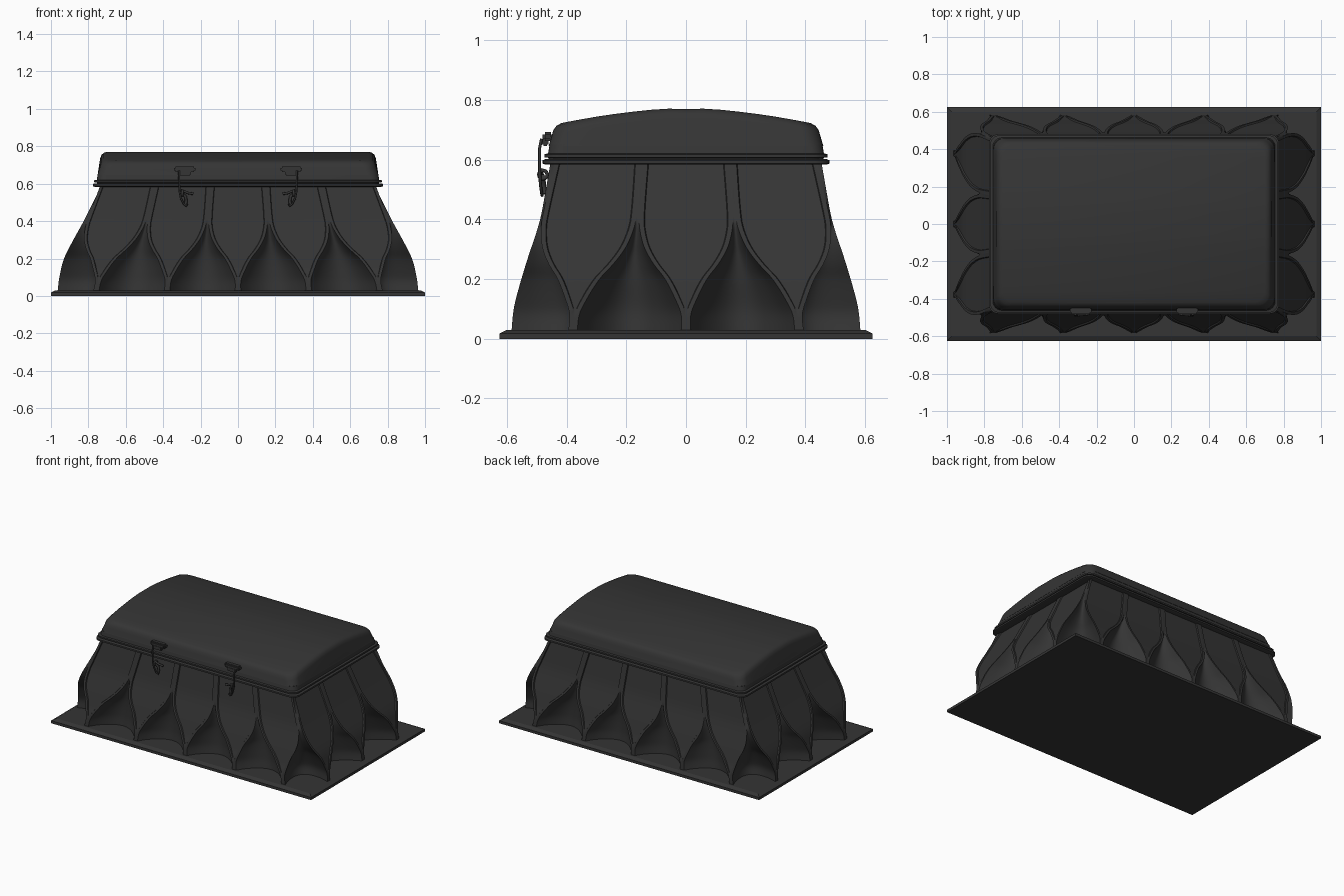
import bpy, bmesh, math
from mathutils import Vector

if "Cube" in bpy.data.objects:
    bpy.data.objects.remove(bpy.data.objects["Cube"])

black = bpy.data.materials.new("black_paint")
black.diffuse_color = (0.035, 0.035, 0.035, 1)
black.use_nodes = True
black.node_tree.nodes["Principled BSDF"].inputs["Base Color"].default_value = black.diffuse_color


def finish(name, bm, angle=35):
    bmesh.ops.recalc_face_normals(bm, faces=bm.faces)
    me = bpy.data.meshes.new(name)
    bm.to_mesh(me)
    bm.free()
    ob = bpy.data.objects.new(name, me)
    bpy.context.collection.objects.link(ob)
    me.materials.append(black)
    bpy.ops.object.select_all(action='DESELECT')
    ob.select_set(True)
    bpy.context.view_layer.objects.active = ob
    bpy.ops.object.shade_smooth_by_angle(angle=math.radians(angle))
    return ob


def loft(bm, rings):
    vs = [[bm.verts.new(p) for p in r] for r in rings]
    n = len(vs[0])
    for a, b in zip(vs, vs[1:]):
        for i in range(n):
            j = (i + 1) % n
            bm.faces.new((a[i], a[j], b[j], b[i]))
    return vs


def interp(pts, z):
    """Catmull-Rom style interpolation through (z, value) pairs."""
    if z <= pts[0][0]:
        return pts[0][1]
    for i in range(len(pts) - 1):
        (z0, a), (z1, b) = pts[i], pts[i + 1]
        if z <= z1:
            def slope(k):
                lo, hi = pts[max(k - 1, 0)], pts[min(k + 1, len(pts) - 1)]
                return (hi[1] - lo[1]) / (hi[0] - lo[0])
            h = z1 - z0
            t = (z - z0) / h
            return ((2*t**3 - 3*t*t + 1) * a + (t**3 - 2*t*t + t) * h * slope(i)
                    + (3*t*t - 2*t**3) * b + (t**3 - t*t) * h * slope(i + 1))
    return pts[-1][1]


def rounded_ring(hx, hy, r, z, side=12, arc=6):
    """Rounded rectangle, symmetric in x; z may be a function of y."""
    half = [(0, -hy)]
    for k in range(arc + 1):
        a = -math.pi / 2 + math.pi / 2 * k / arc
        half.append((hx - r + r * math.cos(a), -hy + r + r * math.sin(a)))
    half += [(hx, -(hy - r) + 2 * (hy - r) * k / side) for k in range(1, side)]
    for k in range(arc + 1):
        a = math.pi / 2 * k / arc
        half.append((hx - r + r * math.cos(a), hy - r + r * math.sin(a)))
    half.append((0, hy))
    pts = half + [(-x, y) for x, y in half[-2:0:-1]]
    return [(x, y, z(y) if callable(z) else z) for x, y in pts]


def cap(bm, ring):
    """Fill a symmetric ring with strips running across x."""
    n = len(ring)
    for i in range(n // 2):
        f = []
        for v in (ring[i], ring[i + 1], ring[(n - i - 1) % n], ring[(n - i) % n]):
            if v not in f:
                f.append(v)
        bm.faces.new(f)


def rect_loft(name, levels, angle=35):
    bm = bmesh.new()
    vs = loft(bm, [rounded_ring(*lv) for lv in levels])
    cap(bm, vs[0])
    cap(bm, vs[-1])
    return finish(name, bm, angle)


# base plate with bevelled top edge
bm = bmesh.new()
vs = loft(bm, [[(sx * x, sy * y, z) for sx, sy in ((-1, -1), (1, -1), (1, 1), (-1, 1))]
               for x, y, z in ((1, .625, 0), (1, .625, .018), (.975, .6, .03))])
bm.faces.new(vs[0])
bm.faces.new(vs[-1])
finish("base_plate", bm, 10)

# pleated body: panels narrow downward into fins, with hollows between them
OUT_Y = [(.02, .585), (.1, .577), (.17, .56), (.27, .53), (.36, .5), (.42, .484), (.6, .452)]
OUT_X = [(.02, .965), (.1, .955), (.2, .93), (.3, .88), (.4, .825), (.5, .775), (.6, .725)]
SPACE = [(.02, .38), (.2, .36), (.4, .325), (.6, .295)]
HALF = [(.02, .015), (.08, .016), (.12, .03), (.2, .07), (.25, .108), (.3, .137),
        (.35, .152), (.4, .157), (.6, .143)]
DEPTH = [(.02, .135), (.1, .13), (.2, .098), (.28, .06), (.34, .026), (.39, .002), (.42, 0), (.6, 0)]
GAP = 12


def body_ring(z):
    ox, oy, s, d = (interp(p, z) for p in (OUT_X, OUT_Y, SPACE, DEPTH))
    w = min(interp(HALF, z), s / 2 - .004)
    fins = []
    for n, t, o, count in (((0, -1), (1, 0), oy, 5), ((1, 0), (0, 1), ox, 3),
                           ((0, 1), (-1, 0), oy, 5), ((-1, 0), (0, -1), ox, 3)):
        for k in range(count):
            fins.append((Vector(n), Vector(t), o, (k - (count - 1) / 2) * s))
    pts = []
    for i, (n, t, o, c) in enumerate(fins):
        n2, t2, o2, c2 = fins[(i + 1) % len(fins)]
        b = min(.016, w * .7)
        sink = .008 * min(1, max(0, (w - .016) / .03))
        for off, dep in ((-w, 0), (-w + b, 0), (-w + b + .003 * min(1, w / .05), sink), (0, sink),
                         (w - b - .003 * min(1, w / .05), sink), (w - b, 0)):
            pts.append(n * (o - dep) + t * (c + off))
        A, B = n * o + t * (c + w), n2 * o2 + t2 * (c2 - w)
        inward = -(n + n2).normalized()
        deep = d * (1.35 if abs(n.x) > .5 and abs(n2.x) > .5 else 1)
        for k in range(GAP):
            u = k / GAP
            pts.append(A.lerp(B, u) + inward * deep * math.sin(math.pi * u) ** .8)
    return [(p.x, p.y, z) for p in pts]


bm = bmesh.new()
vs = loft(bm, [body_ring(.02 + .575 * k / 40) for k in range(41)])
bm.faces.new(vs[-1])
finish("pleated_body", bm, 40)

# double rim between body and lid
rect_loft("lower_rim", [(.765, .47, .05, .583), (.776, .48, .05, .587), (.776, .48, .05, .598),
                        (.765, .47, .05, .602)])
rect_loft("upper_rim", [(.755, .46, .05, .60), (.755, .46, .05, .606), (.769, .474, .05, .608),
                        (.769, .474, .05, .618), (.755, .462, .05, .621), (.75, .457, .05, .65)])

# arched lid
ARCH = [(0, .77), (.08, .77), (.2, .758), (.3, .744), (.42, .722), (.48, .708)]


def arch(drop):
    return lambda y: interp(ARCH, abs(y)) - drop


rect_loft("lid", [(.752, .46, .06, .646), (.75, .458, .06, .652), (.737, .45, .06, arch(.035)),
                  (.73, .444, .06, arch(.017)), (.718, .434, .06, arch(.006)),
                  (.70, .418, .06, arch(0))], 50)


# latches
def box(name, c, size, bevel=.005):
    bm = bmesh.new()
    bmesh.ops.create_cube(bm, size=1)
    for v in bm.verts:
        v.co = Vector([v.co[i] * size[i] + c[i] for i in range(3)])
    bmesh.ops.bevel(bm, geom=bm.edges[:], offset=bevel, segments=2, affect='EDGES')
    finish(name, bm)


def tube(name, pts, r, cyclic=False):
    cu = bpy.data.curves.new(name, 'CURVE')
    cu.dimensions = '3D'
    cu.bevel_depth = r
    cu.bevel_resolution = 2
    cu.use_fill_caps = True
    sp = cu.splines.new('POLY')
    sp.points.add(len(pts) - 1)
    for p, co in zip(sp.points, pts):
        p.co = (*co, 1)
    sp.use_cyclic_u = cyclic
    ob = bpy.data.objects.new(name, cu)
    bpy.context.collection.objects.link(ob)
    cu.materials.append(black)
    bpy.ops.object.select_all(action='DESELECT')
    ob.select_set(True)
    bpy.context.view_layer.objects.active = ob
    bpy.ops.object.convert(target='MESH')
    bpy.ops.object.shade_smooth_by_angle(angle=math.radians(50))


for side, m in (("left", 1), ("right", -1)):
    X = lambda x: m * (x - .285)
    box(side + "_latch_bracket", (X(0), -.462, .677), (.115, .036, .03), .008)
    box(side + "_latch_hinge", (X(0), -.472, .66), (.065, .022, .03))
    # hanging wire, curled at the end
    tube(side + "_latch_wire", [(X(x), y, z) for x, y, z in (
        (-.03, -.484, .67), (-.03, -.49, .64), (-.028, -.49, .56), (-.02, -.488, .52),
        (-.004, -.484, .49), (.008, -.482, .48), (.015, -.483, .492))], .005)
    # catch lever and knuckle
    tube(side + "_latch_lever", [(X(x), y, z) for x, y, z in (
        (-.02, -.483, .565), (0, -.486, .558), (.02, -.484, .55), (.045, -.48, .546))], .007)
    ring = [(X(-.012), -.479 + .014 * math.cos(a), .55 + .014 * math.sin(a))
            for a in (math.tau * k / 16 for k in range(16))]
    tube(side + "_latch_knuckle", ring, .006, True)
    tube(side + "_latch_hook", [(X(x), y, z) for x, y, z in (
        (-.012, -.48, .545), (.005, -.478, .53), (.008, -.476, .505), (.004, -.474, .485))], .008)
